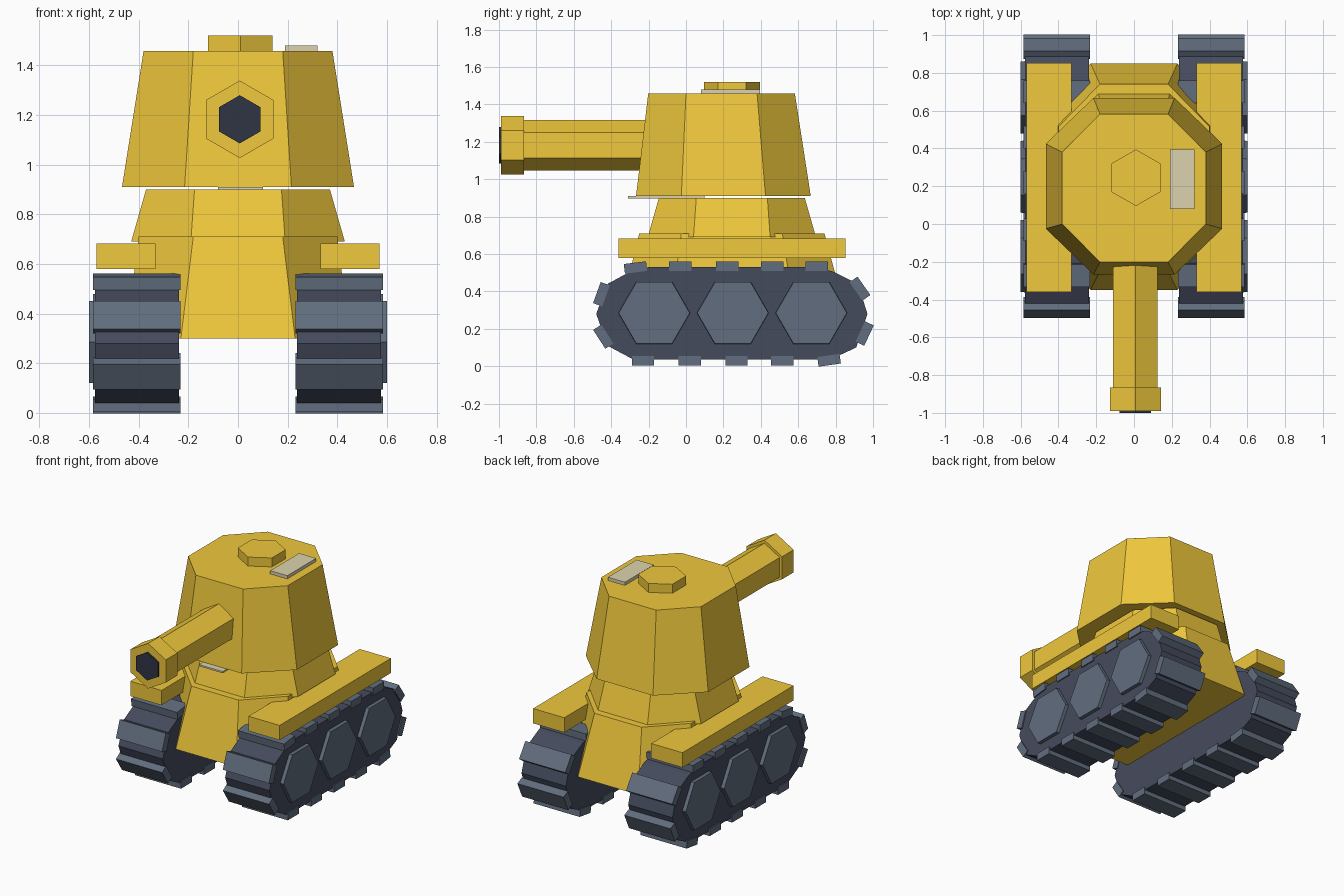
import bpy, bmesh, math
from mathutils import Vector

if "Cube" in bpy.data.objects:
    bpy.data.objects.remove(bpy.data.objects["Cube"])


def material(name, rgb):
    m = bpy.data.materials.new(name)
    m.diffuse_color = (*rgb, 1)
    m.use_nodes = True
    m.node_tree.nodes["Principled BSDF"].inputs["Base Color"].default_value = m.diffuse_color
    return m


YELLOW = material("yellow_paint", (0.87, 0.58, 0.045))
DARK = material("dark_track", (0.06, 0.07, 0.11))
STEEL = material("tread_steel", (0.12, 0.155, 0.21))
BLACK = material("bore_black", (0.03, 0.036, 0.06))
CREAM = material("cream_plate", (0.72, 0.65, 0.42))


def loft(name, rings, mat):
    """Closed solid through rings that have equal point counts."""
    bm = bmesh.new()
    vs = [[bm.verts.new(p) for p in ring] for ring in rings]
    n = len(vs[0])
    for a, b in zip(vs, vs[1:]):
        for i in range(n):
            j = (i + 1) % n
            bm.faces.new((a[i], a[j], b[j], b[i]))
    bm.faces.new(vs[0])
    bm.faces.new(vs[-1])
    bmesh.ops.recalc_face_normals(bm, faces=bm.faces)
    me = bpy.data.meshes.new(name)
    bm.to_mesh(me)
    bm.free()
    me.materials.append(mat)
    ob = bpy.data.objects.new(name, me)
    bpy.context.collection.objects.link(ob)
    return ob


def box(name, lo, hi, mat):
    ring = [(lo[0], lo[1]), (hi[0], lo[1]), (hi[0], hi[1]), (lo[0], hi[1])]
    return loft(name, [[(x, y, z) for x, y in ring] for z in (lo[2], hi[2])], mat)


def hexagon(r, pointy_second):
    off = math.pi / 6 if pointy_second else 0
    return [(r * math.cos(off + i * math.pi / 3), r * math.sin(off + i * math.pi / 3)) for i in range(6)]


def octagon(hx, hy, fx, fy, cy, z):
    """Chamfered rectangle: half sizes hx, hy and flat half lengths fx, fy."""
    pts = [(fx, -hy), (hx, -fy), (hx, fy), (fx, hy), (-fx, hy), (-hx, fy), (-hx, -fy), (-fx, -hy)]
    return [(x, y + cy, z) for x, y in pts]


# Hull, collar and turret
loft("lower_hull", [octagon(0.45, 0.60, 0.23, 0.33, 0.25, 0.30),
                    octagon(0.40, 0.495, 0.18, 0.27, 0.245, 0.71)], YELLOW)
loft("turret_collar", [octagon(0.43, 0.45, 0.19, 0.205, 0.245, 0.69),
                       octagon(0.37, 0.39, 0.175, 0.19, 0.245, 0.90)], YELLOW)
loft("turret", [octagon(0.467, 0.467, 0.215, 0.225, 0.20, 0.91),
                octagon(0.38, 0.392, 0.18, 0.19, 0.19, 1.458)], YELLOW)
box("turret_plate", (-0.08, -0.31, 0.897), (0.10, 0.10, 0.909), CREAM)

# Roof hatch and roof panel
loft("hatch", [[(x + 0.01, y + 0.245, z) for x, y in hexagon(0.15, True)]
               for z in (1.45, 1.52)], YELLOW)
box("roof_panel", (0.19, 0.08, 1.455), (0.32, 0.395, 1.48), CREAM)


# Gun
def gun_part(name, r, y0, y1, mat):
    loft(name, [[(x + 0.007, y, z + 1.182) for x, z in hexagon(r, True)] for y in (y0, y1)], mat)


gun_part("gun_barrel", 0.135, -0.90, -0.10, YELLOW)
gun_part("gun_muzzle", 0.156, -0.99, -0.865, YELLOW)
gun_part("gun_bore", 0.097, -1.0, -0.95, BLACK)

# Track side outline (y, z) and treads (y, z, tilt in degrees)
TRACK = [(-0.48, 0.28), (-0.42, 0.11), (-0.28, 0.035), (0.77, 0.035), (0.91, 0.10), (0.97, 0.28),
         (0.92, 0.44), (0.79, 0.505), (0.70, 0.53), (-0.20, 0.53), (-0.30, 0.505), (-0.42, 0.44)]
TREADS = [(-0.27, 0.528, 7), (-0.03, 0.535, 0), (0.22, 0.535, 0), (0.46, 0.535, 0), (0.70, 0.535, 0),
          (-0.23, 0.03, 0), (0.02, 0.03, 0), (0.27, 0.03, 0), (0.515, 0.03, 0), (0.765, 0.032, 8),
          (-0.452, 0.385, 70), (-0.442, 0.158, -57), (0.93, 0.415, -55), (0.955, 0.175, 65)]

for side, s in (("right", 1), ("left", -1)):
    # Track body
    loft(f"{side}_track", [[(s * x, y, z) for y, z in TRACK] for x in (0.238, 0.576)], DARK)
    # Tread blocks
    for i, (y, z, deg) in enumerate(TREADS):
        c, n = math.cos(math.radians(deg)), math.sin(math.radians(deg))
        sec = [(y + u * c - v * n, z + u * n + v * c)
               for u, v in ((-0.06, -0.026), (0.06, -0.026), (0.06, 0.026), (-0.06, 0.026))]
        loft(f"{side}_tread_{i}", [[(s * x, a, b) for a, b in sec] for x in (0.232, 0.584)], STEEL)
    # Road wheels
    for i in range(3):
        cy = -0.17 + i * 0.42
        loft(f"{side}_wheel_{i}", [[(s * x, y + cy, z + 0.285) for y, z in hexagon(r, False)]
                                   for x, r in ((0.56, 0.193), (0.60, 0.19))], STEEL)
    # Fender
    box(f"{side}_fender", (min(s * 0.332, s * 0.57), -0.36, 0.58),
        (max(s * 0.332, s * 0.57), 0.853, 0.682), YELLOW)
